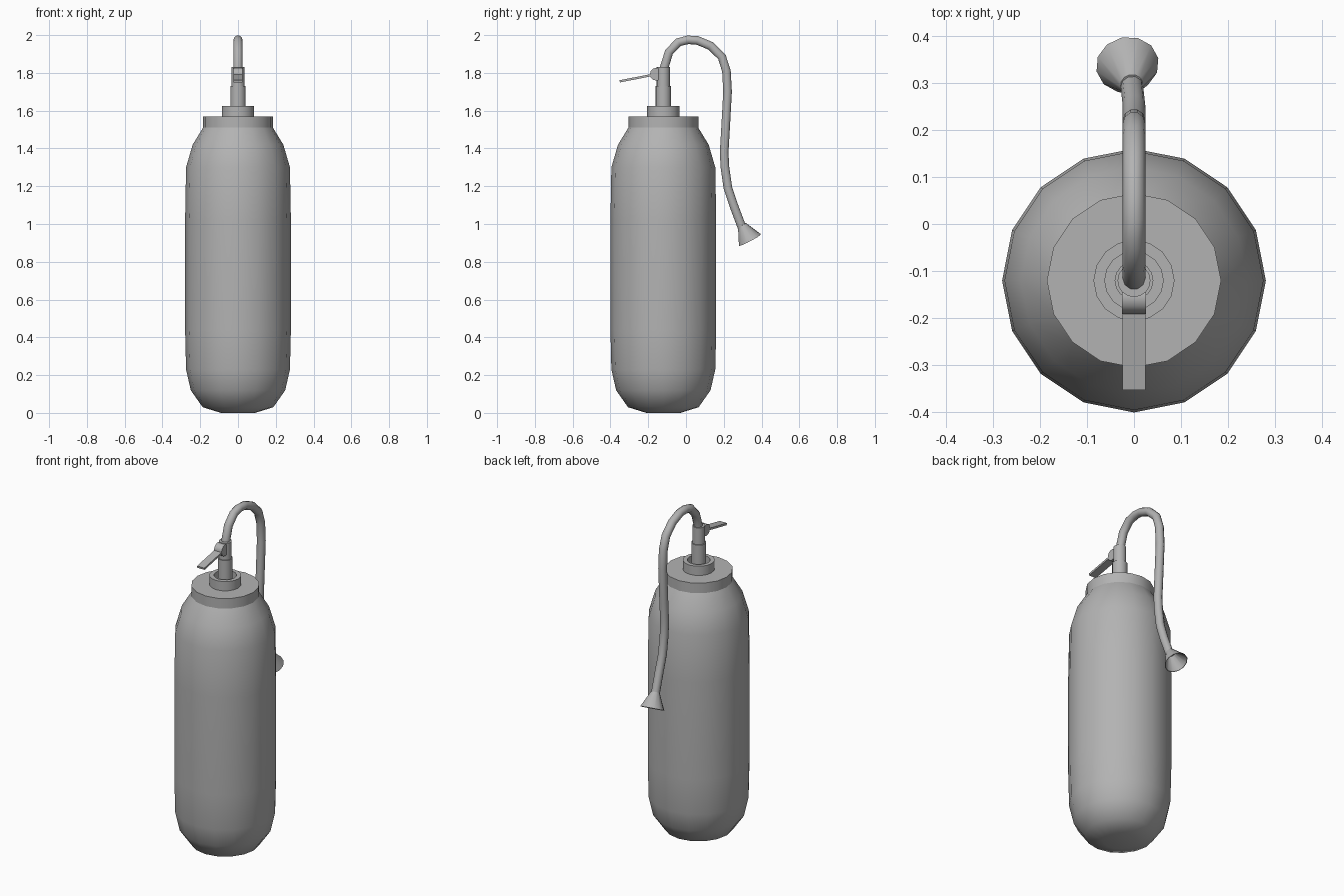
import bpy, bmesh
from math import cos, sin, pi, radians
from mathutils import Vector, Matrix

cube = bpy.data.objects.get("Cube")
if cube:
    bpy.data.objects.remove(cube, do_unlink=True)

metal = bpy.data.materials.new("plain grey")
metal.use_nodes = True
GREY = (0.45, 0.45, 0.45, 1)
metal.diffuse_color = GREY
metal.node_tree.nodes["Principled BSDF"].inputs["Base Color"].default_value = GREY

AXIS = Vector((0, -0.12, 0))   # vertical axis of the tank


def finish(name, bm, angle=35):
    bmesh.ops.recalc_face_normals(bm, faces=bm.faces)
    mesh = bpy.data.meshes.new(name)
    bm.to_mesh(mesh)
    bm.free()
    mesh.materials.append(metal)
    obj = bpy.data.objects.new(name, mesh)
    bpy.context.collection.objects.link(obj)
    bpy.ops.object.select_all(action="DESELECT")
    obj.select_set(True)
    bpy.context.view_layer.objects.active = obj
    bpy.ops.object.shade_smooth_by_angle(angle=radians(angle))
    return obj


def skin(bm, rings, closed=False):
    """Join neighbouring rings of points with quads."""
    n = len(rings[0])
    loops = [[bm.verts.new(p) for p in ring] for ring in rings]
    pairs = list(zip(loops, loops[1:]))
    if closed:
        pairs.append((loops[-1], loops[0]))
    for a, b in pairs:
        for i in range(n):
            j = (i + 1) % n
            bm.faces.new((a[i], a[j], b[j], b[i]))
    return loops


def lathe(name, profile, sides=16, matrix=None, caps=True, closed=False, angle=35):
    """Turn (radius, height) pairs around an axis."""
    matrix = matrix or Matrix.Translation(AXIS)
    bm = bmesh.new()
    turn = [2 * pi * i / sides for i in range(sides)]
    loops = skin(bm, [[matrix @ Vector((r * cos(a), r * sin(a), z)) for a in turn]
                      for r, z in profile], closed)
    if caps:
        bm.faces.new(loops[0])
        bm.faces.new(loops[-1])
    return finish(name, bm, angle)


# Pressure tank and its shoulder cap
lathe("tank", [(0.09, 0), (0.187, 0.03), (0.25, 0.12), (0.275, 0.23), (0.28, 0.44),
               (0.28, 1.02), (0.275, 1.3), (0.24, 1.42), (0.185, 1.51)], angle=40)
lathe("tank_cap", [(0.185, 1.5), (0.185, 1.57)])

# Hollow collar and the stepped valve stem
lathe("collar", [(0.086, 1.565), (0.086, 1.625), (0.062, 1.625), (0.062, 1.565)],
      caps=False, closed=True)
lathe("valve_stem", [(0.041, 1.56), (0.041, 1.73), (0.035, 1.73), (0.035, 1.83)])

# Lever pivot lying across the stem
lathe("lever_pivot", [(0.034, -0.025), (0.034, 0.025)], 12,
      Matrix.Translation((0, -0.157, 1.793)) @ Matrix.Rotation(pi / 2, 4, "Y"))

# Flat squeeze lever
bm = bmesh.new()
bmesh.ops.create_cube(bm, size=1, matrix=Matrix.Translation((0, -0.26, 1.773))
                      @ Matrix.Rotation(radians(11), 4, "X")
                      @ Matrix.Diagonal((0.048, 0.185, 0.012, 1)))
finish("lever", bm)

# Hose swept along a side-on path
path = [Vector((0, y, z)) for y, z in [
    (-0.12, 1.78), (-0.115, 1.83), (-0.09, 1.91), (-0.04, 1.962), (0.01, 1.975),
    (0.06, 1.972), (0.13, 1.943), (0.19, 1.885), (0.214, 1.81), (0.22, 1.7),
    (0.209, 1.5), (0.202, 1.38), (0.206, 1.3), (0.222, 1.19), (0.252, 1.1),
    (0.297, 0.98)]]
path[-1].x = -0.005
rings = []
for i, p in enumerate(path):
    along = (path[min(i + 1, len(path) - 1)] - path[max(i - 1, 0)]).normalized()
    side = Vector((1, 0, 0))
    up = along.cross(side).normalized()
    rings.append([p + 0.024 * (cos(2 * pi * k / 10) * side + sin(2 * pi * k / 10) * up)
                  for k in range(10)])
bm = bmesh.new()
ends = skin(bm, rings)
bm.faces.new(ends[0])
bm.faces.new(ends[-1])
finish("hose", bm, 50)

# Flared nozzle, hollow inside
start, mouth = Vector((-0.005, 0.296, 0.995)), Vector((-0.014, 0.338, 0.915))
aim = (mouth - start).to_track_quat("Z", "Y").to_matrix().to_4x4()
length = (mouth - start).length
lathe("nozzle", [(0.024, 0), (0.067, length), (0.064, length), (0.018, 0.01)], 12,
      Matrix.Translation(start) @ aim)
